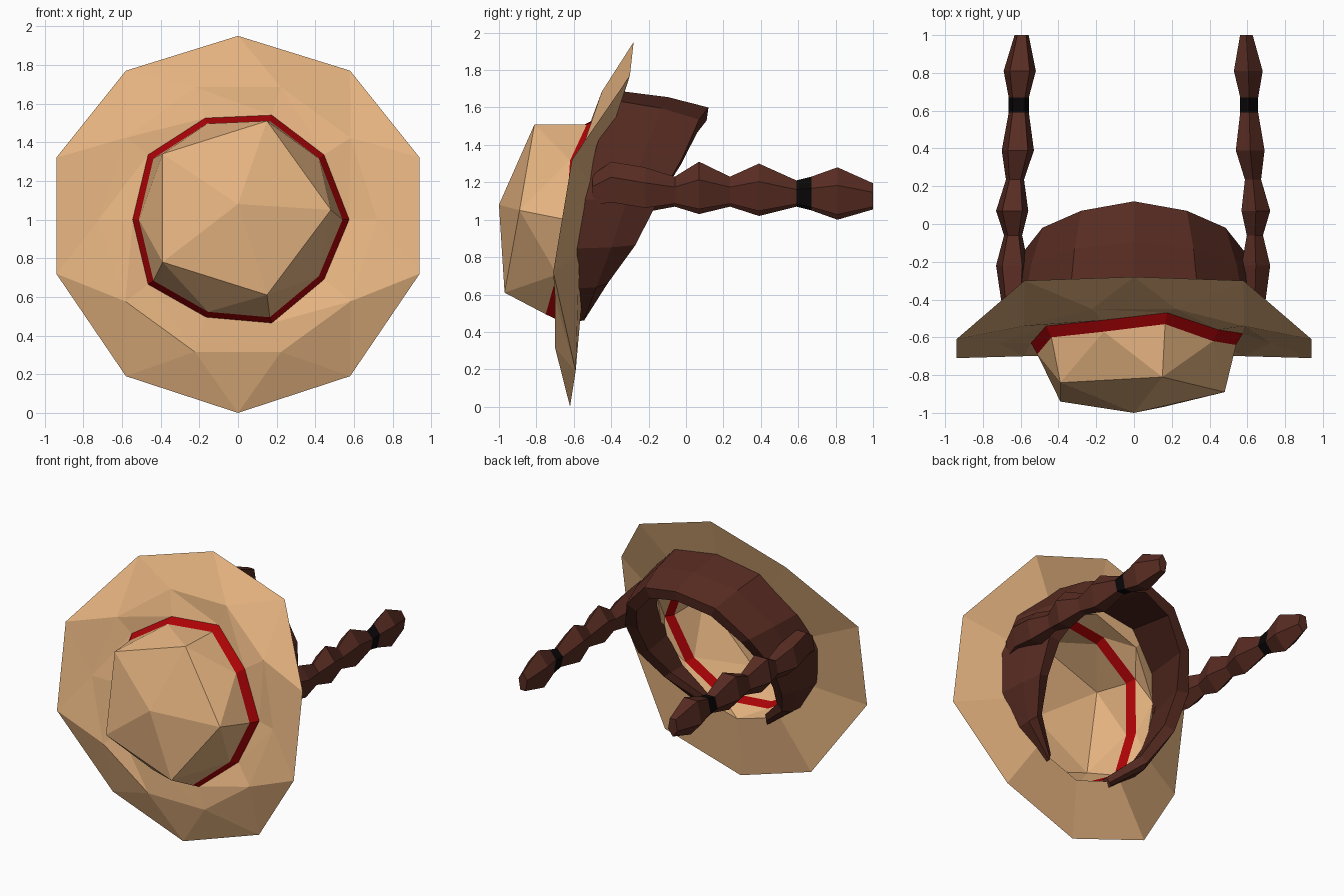
import bpy, bmesh
from math import sin, cos, radians, pi

if "Cube" in bpy.data.objects:
    bpy.data.objects.remove(bpy.data.objects["Cube"])


def mat(name, col):
    m = bpy.data.materials.new(name)
    m.diffuse_color = (*col, 1)
    m.use_nodes = True
    m.node_tree.nodes["Principled BSDF"].inputs["Base Color"].default_value = m.diffuse_color
    return m


STRAW = mat("straw", (0.78, 0.45, 0.215))
RED = mat("red_ribbon", (0.42, 0.001, 0.002))
BROWN = mat("brown_hair", (0.098, 0.025, 0.016))
BLACK = mat("black_tie", (0.003, 0.002, 0.002))


def build(name, verts, faces, mats, pick=None):
    """Flat-shaded mesh; pick(face index) gives the material slot."""
    me = bpy.data.meshes.new(name)
    bm = bmesh.new()
    vs = [bm.verts.new(v) for v in verts]
    for i, f in enumerate(faces):
        face = bm.faces.new([vs[j] for j in f])
        face.material_index = pick(i) if pick else 0
    bmesh.ops.recalc_face_normals(bm, faces=bm.faces)
    bm.to_mesh(me)
    bm.free()
    for m in mats:
        me.materials.append(m)
    ob = bpy.data.objects.new(name, me)
    bpy.context.collection.objects.link(ob)
    return ob


N = 10
# ring where the brim meets the ribbon, every 36 degrees
base = [(.575, -.58, 1.0), (.445, -.56, 1.335), (.175, -.47, 1.54), (-.17, -.51, 1.525),
        (-.465, -.54, 1.335), (-.545, -.63, 1.0), (-.465, -.66, .665), (-.165, -.69, .495),
        (.175, -.69, .465), (.445, -.63, .69)]

# hat crown: faceted half ball with a ribbon around its foot
upper = [(x * .94, y - .06, 1 + (z - 1) * .945) for x, y, z in base]
cap = [(.48, -.89, 1.05), (.15, -.81, 1.51), (-.39, -.84, 1.34),
       (-.39, -.94, .78), (.15, -.97, .61)]
verts = base + upper + cap + [(0, -1, 1.08)]
faces = [(k, (k + 1) % N, N + (k + 1) % N, N + k) for k in range(N)]
for k in range(5):
    p, q = 20 + k, 20 + (k + 1) % 5
    b = [N + (2 * k + d) % N for d in (-1, 0, 1)]
    faces += [(b[0], b[1], p), (b[1], b[2], p), (b[2], q, p), (p, q, 25)]
build("hat_crown", verts, faces, [STRAW, RED], lambda i: 1 if i < N else 0)


# hat brim: wavy front sheet, decagon edge, flatter underside
def mirrored(half):
    """Points at 18, 54, 90 and -90, -54, -18 degrees become a full ring of ten."""
    up, down = half[:3], half[3:]
    flip = lambda p: (-p[0], p[1], p[2])
    return up + [flip(up[1]), flip(up[0]), flip(down[2]), flip(down[1])] + down


edge = mirrored([(.94, -.61, 1.32), (.58, -.30, 1.77), (0, -.28, 1.95),
                 (0, -.62, 0), (.58, -.59, .19), (.94, -.71, .72)])
under_y = mirrored([(0, -.49, 0), (0, -.40, 0), (0, -.38, 0),
                    (0, -.58, 0), (0, -.56, 0), (0, -.57, 0)])
under = [(.60 * cos(pi * (2 * k + 1) / 10), under_y[k][1],
          1 + .58 * sin(pi * (2 * k + 1) / 10)) for k in range(N)]
mid_y = [-.63, -.54, -.45, -.45, -.54, -.63, -.70, -.70, -.70, -.70]
mid = [(.72 * cos(pi * k / 5), mid_y[k], 1 + .72 * sin(pi * k / 5)) for k in range(N)]
faces = []
for k in range(N):
    n = (k + 1) % N
    B, M, E, U = 0, N, 2 * N, 3 * N
    faces += [(B + k, M + k, M + n), (B + k, M + n, B + n),
              (M + k, E + k, M + n), (M + n, E + k, E + n),
              (E + k, U + k, U + n, E + n),
              (U + k, B + k, B + n), (U + k, B + n, U + n)]
build("hat_brim", base + mid + edge + under, faces, [STRAW])

# hair: C-shaped shell behind the brim, open at the bottom
# angle, front radius, front y, rim radius, rim y, rim thickness
half = [(60, .68, -.39, .56, .07, .08), (30, .68, -.48, .56, -.02, .08),
        (5, .67, -.54, .59, -.15, .09), (-18, .66, -.59, .60, -.27, .08),
        (-40, .65, -.60, .61, -.42, .06), (-66, .65, -.60, .62, -.55, .04)]
sections = half[::-1] + [(90, .64, -.37, .55, .12, .07)]
sections += [(180 - s[0],) + s[1:] for s in half]
verts, faces = [], []
for a, rf, yf, rr, yr, t in sections:
    a = radians(a)
    ring = [(rf, yf), ((rf + rr) / 2 + .01, (yf + yr) / 2 + .03), (rr, yr),
            (rr - t, yr - .01), (rf - .07, yf)]
    verts += [(r * cos(a), y, 1.05 + r * sin(a)) for r, y in ring]
for s in range(len(sections) - 1):
    for j in range(5):
        i, k = s * 5 + j, s * 5 + (j + 1) % 5
        faces.append((i, k, k + 5, i + 5))
last = 5 * (len(sections) - 1)
faces += [tuple(range(5)), tuple(range(last, last + 5))]
build("hair", verts, faces, [BROWN])

# braids: five-sided beads along y; station = y, x centre, x radius, z centre, z radius
stations = [(-.50, .62, .05, 1.15, .09), (-.40, .64, .06, 1.19, .12),
            (-.22, .645, .08, 1.16, .12), (-.06, .64, .045, 1.15, .08),
            (.07, .645, .08, 1.17, .14), (.235, .63, .045, 1.15, .08),
            (.39, .615, .08, 1.16, .14), (.59, .61, .05, 1.14, .07),
            (.67, .61, .05, 1.14, .09), (.81, .605, .08, 1.14, .14),
            (1.0, .595, .035, 1.125, .07)]


def braid(name, side, widen, start):
    verts, faces = [], []
    for y, x, rx, z, rz in stations:
        for j in range(5):
            a = radians(start) + j * 2 * pi / 5
            verts.append((side * x + rx * widen * cos(a), y, z + rz * sin(a)))
    n = len(stations)
    for s in range(n - 1):
        for j in range(5):
            i, k = s * 5 + j, s * 5 + (j + 1) % 5
            faces.append((i, k, k + 5, i + 5))
    faces += [tuple(range(5)), tuple(range(5 * n - 5, 5 * n))]
    # the hair tie is the short band between stations 7 and 8
    build(name, verts, faces, [BROWN, BLACK], lambda i: 1 if i // 5 == 7 else 0)


braid("right_braid", 1, 1.0, 90)
braid("left_braid", -1, 1.12, -90)
